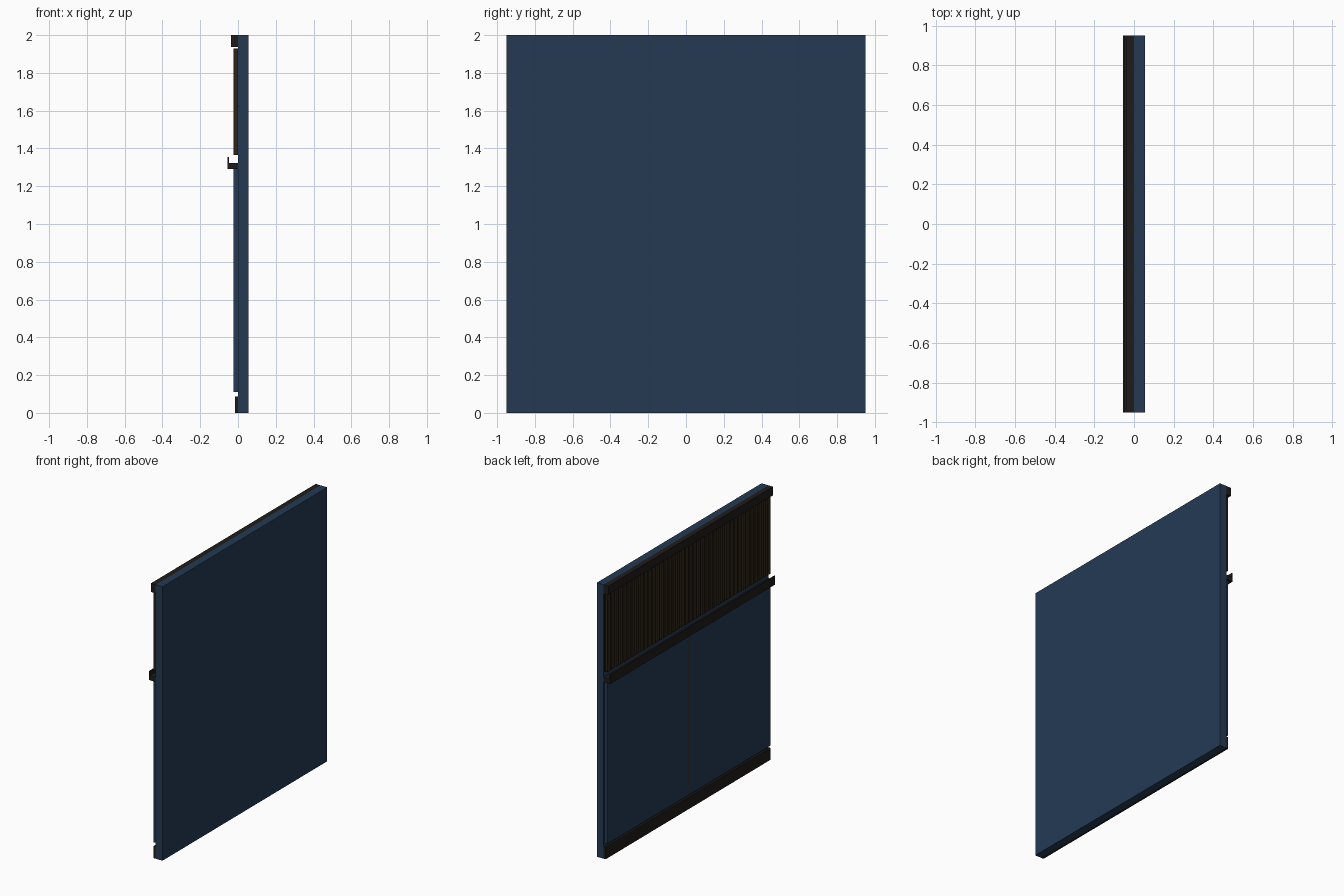
import bpy

if "Cube" in bpy.data.objects:
    bpy.data.objects.remove(bpy.data.objects["Cube"])


def material(name, rgb):
    m = bpy.data.materials.new(name)
    m.diffuse_color = (*rgb, 1)
    m.use_nodes = True
    m.node_tree.nodes["Principled BSDF"].inputs["Base Color"].default_value = m.diffuse_color
    return m


navy = material("navy paint", (0.018, 0.042, 0.088))
black = material("charcoal trim", (0.013, 0.012, 0.011))
walnut = material("walnut slats", (0.028, 0.018, 0.009))
backing = material("dark backing", (0.010, 0.008, 0.006))
copper = material("brown inlay", (0.060, 0.026, 0.012))


def mesh_object(name, boxes, mat):
    """One object from a list of boxes given as ((x0, x1), (y0, y1), (z0, z1))."""
    verts, faces = [], []
    for xs, ys, zs in boxes:
        n = len(verts)
        verts += [(x, y, z) for x in xs for y in ys for z in zs]
        faces += [tuple(n + i for i in f) for f in (
            (0, 1, 3, 2), (4, 6, 7, 5), (0, 4, 5, 1),
            (2, 3, 7, 6), (0, 2, 6, 4), (1, 5, 7, 3))]
    me = bpy.data.meshes.new(name)
    me.from_pydata(verts, [], faces)
    me.materials.append(mat)
    ob = bpy.data.objects.new(name, me)
    bpy.context.collection.objects.link(ob)
    return ob


W = 0.95
full = (-W, W)

# Wall slab
mesh_object("wall_slab", [((0, 0.055), full, (0, 2))], navy)

# Skirting and top cornice
mesh_object("skirting", [((-0.016, 0), full, (0, 0.088))], black)
mesh_object("cornice", [((-0.038, 0), full, (1.937, 2))], black)

# Two lower panels with a brown inlay strip between them
mesh_object("lower_panels", [((-0.024, 0), (-0.94, -0.008), (0.11, 1.29)),
                             ((-0.024, 0), (0.008, 0.94), (0.11, 1.29))], navy)
mesh_object("panel_inlay", [((-0.022, 0), (-0.008, 0.008), (0.11, 1.29))], copper)

# Picture ledge: U-shaped profile swept along the wall
mesh_object("ledge", [((-0.055, 0), full, (1.29, 1.323))], black)
mesh_object("ledge_lip", [((-0.055, -0.048), full, (1.323, 1.355))], black)

# Upper slatted band on a dark backing
mesh_object("slat_backing", [((-0.006, 0), (-0.945, 0.945), (1.365, 1.928))], backing)
N = 40
pitch = 1.89 / N
mesh_object("slats", [((-0.024, -0.006),
                       (-0.945 + i * pitch + 0.007, -0.945 + (i + 1) * pitch - 0.007),
                       (1.365, 1.928)) for i in range(N)], walnut)
